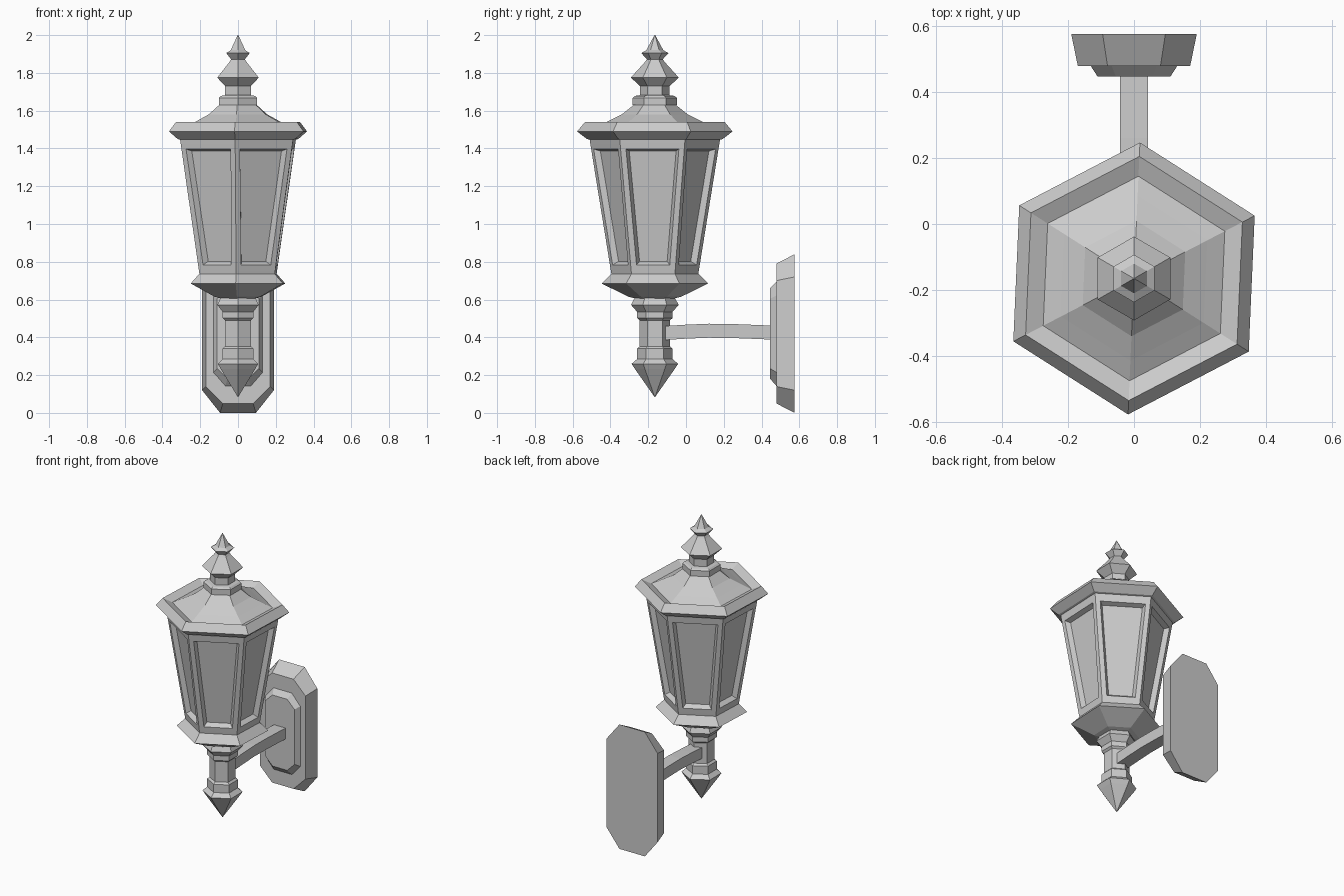
import bpy, bmesh, math

if "Cube" in bpy.data.objects:
    bpy.data.objects.remove(bpy.data.objects["Cube"])

AXIS_Y = -0.165


def finish(bm, name):
    bmesh.ops.recalc_face_normals(bm, faces=bm.faces)
    mesh = bpy.data.meshes.new(name)
    bm.to_mesh(mesh)
    bm.free()
    obj = bpy.data.objects.new(name, mesh)
    bpy.context.collection.objects.link(obj)
    return obj


def loft(bm, rings):
    """Skin closed rings of points, capping both ends; returns side faces per band."""
    loops = [[bm.verts.new(p) for p in ring] for ring in rings]
    bands = []
    for a, b in zip(loops, loops[1:]):
        n = len(a)
        bands.append([bm.faces.new((a[i], a[(i + 1) % n], b[(i + 1) % n], b[i]))
                      for i in range(n)])
    bm.faces.new(loops[0])
    bm.faces.new(loops[-1])
    return bands


def hex_ring(r, z, turn):
    angles = [math.radians(90 + turn + 60 * i) for i in range(6)]
    return [(r * math.cos(a), AXIS_Y + r * math.sin(a), z) for a in angles]


def hex_turned(name, profile, turn=0.0):
    """Six-sided turned part from (radius, height) pairs."""
    bm = bmesh.new()
    loft(bm, [hex_ring(r, z, turn) for r, z in profile])
    return finish(bm, name)


def octagon(y, w, z0, z1, cx, cz):
    """Upright rectangle with cut corners."""
    return [(x, y, z) for x, z in (
        (-w + cx, z0), (w - cx, z0), (w, z0 + cz), (w, z1 - cz),
        (w - cx, z1), (-w + cx, z1), (-w, z1 - cz), (-w, z0 + cz))]


TURN = -2.5

# Lantern body with six recessed window panels
bm = bmesh.new()
bands = loft(bm, [hex_ring(r, z, TURN) for r, z in
                  ((0.226, 0.71), (0.233, 0.752), (0.342, 1.425), (0.349, 1.47))])
bmesh.ops.recalc_face_normals(bm, faces=bm.faces)
panels = bands[1]
bmesh.ops.inset_individual(bm, faces=panels, thickness=0.042, depth=0)
bmesh.ops.inset_individual(bm, faces=panels, thickness=0.022, depth=-0.03)
finish(bm, "lantern_body")

# Roof with overhanging eave and raised rim
hex_turned("roof", ((0.34, 1.445), (0.36, 1.45), (0.412, 1.49), (0.37, 1.54),
                    (0.31, 1.515), (0.25, 1.543), (0.175, 1.58),
                    (0.115, 1.628), (0.09, 1.65)), TURN)

# Flared base under the glass
hex_turned("lantern_base", ((0.10, 0.605), (0.14, 0.615), (0.282, 0.685),
                            (0.23, 0.737), (0.20, 0.737)), TURN)

# Finial on the roof
hex_turned("finial", ((0.117, 1.63), (0.117, 1.668), (0.105, 1.678),
                      (0.078, 1.682), (0.078, 1.73), (0.127, 1.775),
                      (0.052, 1.858), (0.042, 1.872), (0.072, 1.905),
                      (0.045, 1.92), (0.002, 2.0)))

# Turned stem with pointed drop
hex_turned("stem", ((0.002, 0.085), (0.105, 0.232), (0.123, 0.26),
                    (0.094, 0.285), (0.094, 0.34), (0.08, 0.352),
                    (0.08, 0.49), (0.094, 0.502), (0.094, 0.535),
                    (0.126, 0.572), (0.105, 0.612), (0.10, 0.63)))

# Slightly arched square arm
bm = bmesh.new()
rings = []
for y, z in ((-0.16, 0.42), (0.0, 0.43), (0.12, 0.435), (0.26, 0.433), (0.46, 0.425)):
    rings.append([(sx * 0.043, y, z + sz * 0.037)
                  for sx, sz in ((-1, -1), (1, -1), (1, 1), (-1, 1))])
loft(bm, rings)
finish(bm, "arm")

# Stepped wall plate
bm = bmesh.new()
loft(bm, [octagon(0.575, 0.19, 0.0, 0.84, 0.095, 0.12),
          octagon(0.478, 0.17, 0.05, 0.79, 0.09, 0.09)])
finish(bm, "wall_plate")
bm = bmesh.new()
loft(bm, [octagon(0.485, 0.135, 0.135, 0.70, 0.065, 0.075),
          octagon(0.446, 0.11, 0.18, 0.66, 0.055, 0.055)])
finish(bm, "wall_plate_step")
